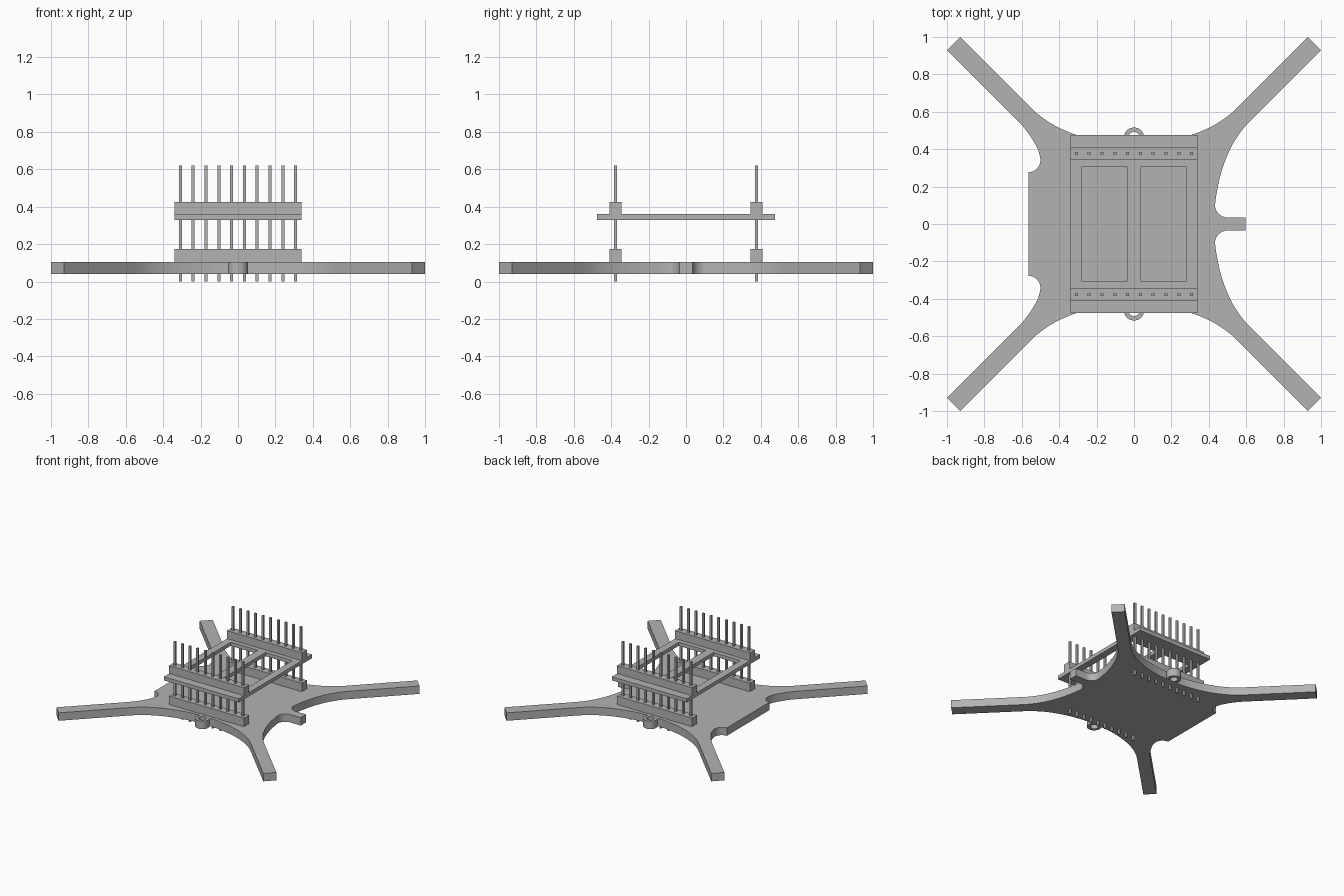
import bpy, bmesh, math
from mathutils import Vector

old = bpy.data.objects.get("Cube")
if old:
    bpy.data.objects.remove(old, do_unlink=True)

GREY = (0.45, 0.45, 0.45, 1)
mat = bpy.data.materials.new("plain grey")
mat.use_nodes = True
mat.diffuse_color = GREY
mat.node_tree.nodes["Principled BSDF"].inputs["Base Color"].default_value = GREY


def finish(name, bm):
    bmesh.ops.recalc_face_normals(bm, faces=bm.faces)
    mesh = bpy.data.meshes.new(name)
    bm.to_mesh(mesh)
    bm.free()
    mesh.materials.append(mat)
    obj = bpy.data.objects.new(name, mesh)
    bpy.context.collection.objects.link(obj)
    return obj


def add_box(bm, lo, hi):
    verts = bmesh.ops.create_cube(bm, size=1)["verts"]
    lo, hi = Vector(lo), Vector(hi)
    for v in verts:
        v.co = (lo + hi) / 2 + v.co * (hi - lo)


def box(name, lo, hi):
    bm = bmesh.new()
    add_box(bm, lo, hi)
    return finish(name, bm)


def prism(name, points, z0, z1):
    bm = bmesh.new()
    face = bm.faces.new([bm.verts.new((x, y, z0)) for x, y in points])
    out = bmesh.ops.extrude_face_region(bm, geom=[face])
    top = [g for g in out["geom"] if isinstance(g, bmesh.types.BMVert)]
    bmesh.ops.translate(bm, verts=top, vec=(0, 0, z1 - z0))
    return finish(name, bm)


def arc(cx, cy, r, a0, a1, n):
    angles = [math.radians(a0 + (a1 - a0) * i / n) for i in range(n + 1)]
    return [(cx + r * math.cos(a), cy + r * math.sin(a)) for a in angles]


def bezier(a, b, c, n=12):
    a, b, c = Vector(a), Vector(b), Vector(c)
    return [tuple(a * (1 - t) ** 2 + b * 2 * t * (1 - t) + c * t * t)
            for t in (i / n for i in range(n + 1))]


def cut(target, cutter):
    cutter.hide_render = True
    mod = target.modifiers.new("cut", 'BOOLEAN')
    mod.operation = 'DIFFERENCE'
    mod.solver = 'EXACT'
    mod.object = cutter
    bpy.context.view_layer.objects.active = target
    bpy.ops.object.modifier_apply(modifier=mod.name)
    bpy.data.objects.remove(cutter, do_unlink=True)


# Base plate: half outline from the side tab round to the flat side, then mirrored
Z0, Z1 = 0.04, 0.105
LUG_Y, LUG_R = 0.462, 0.054
flank = bezier((0.433, 0.1), (0.465, 0.395), (0.62, 0.55))
shoulder = [(y, x) for x, y in reversed(flank)]
lug = arc(0, LUG_Y, LUG_R, -33, 213, 24)
half = [(0.595, 0.035)] + arc(0.5, 0.102, 0.067, 270, 180, 8) + flank[1:]
half += [(1, 0.93), (0.93, 1)] + shoulder + lug
half += [(-x, y) for x, y in reversed(shoulder)] + [(-0.93, 1), (-1, 0.93)]
half += [(-x, y) for x, y in reversed(flank) if y > 0.39]
half += arc(-0.565, 0.342, 0.065, 15, -90, 10)
plate = prism("base_plate", half + [(x, -y) for x, y in reversed(half)], Z0, Z1)
for s in (1, -1):
    cut(plate, prism("lug_hole_cutter", arc(0, s * LUG_Y, 0.03, 0, 345, 23), 0, 0.2))
bpy.ops.object.select_all(action='DESELECT')
plate.select_set(True)
bpy.context.view_layer.objects.active = plate
bpy.ops.object.shade_smooth_by_angle(angle=math.radians(30))

# Raised frame with two windows
frame = box("upper_frame", (-0.34, -0.477, 0.33), (0.34, 0.477, 0.36))
for s in (1, -1):
    x0, x1 = sorted((s * 0.035, s * 0.281))
    cut(frame, box("window_cutter", (x0, -0.306, 0.2), (x1, 0.306, 0.5)))

# Header strips and pin rows on both long edges
PIN = 0.008
for side, s in (("front", -1), ("back", 1)):
    y = s * 0.376
    for level, z0, z1 in (("lower", Z1, 0.175), ("upper", 0.36, 0.425)):
        box(f"{side}_{level}_header", (-0.34, y - 0.032, z0), (0.34, y + 0.032, z1))
    bm = bmesh.new()
    for i in range(10):
        x = (i - 4.5) * 0.0685
        add_box(bm, (x - PIN, y - PIN, 0), (x + PIN, y + PIN, 0.62))
    finish(f"{side}_pins", bm)
